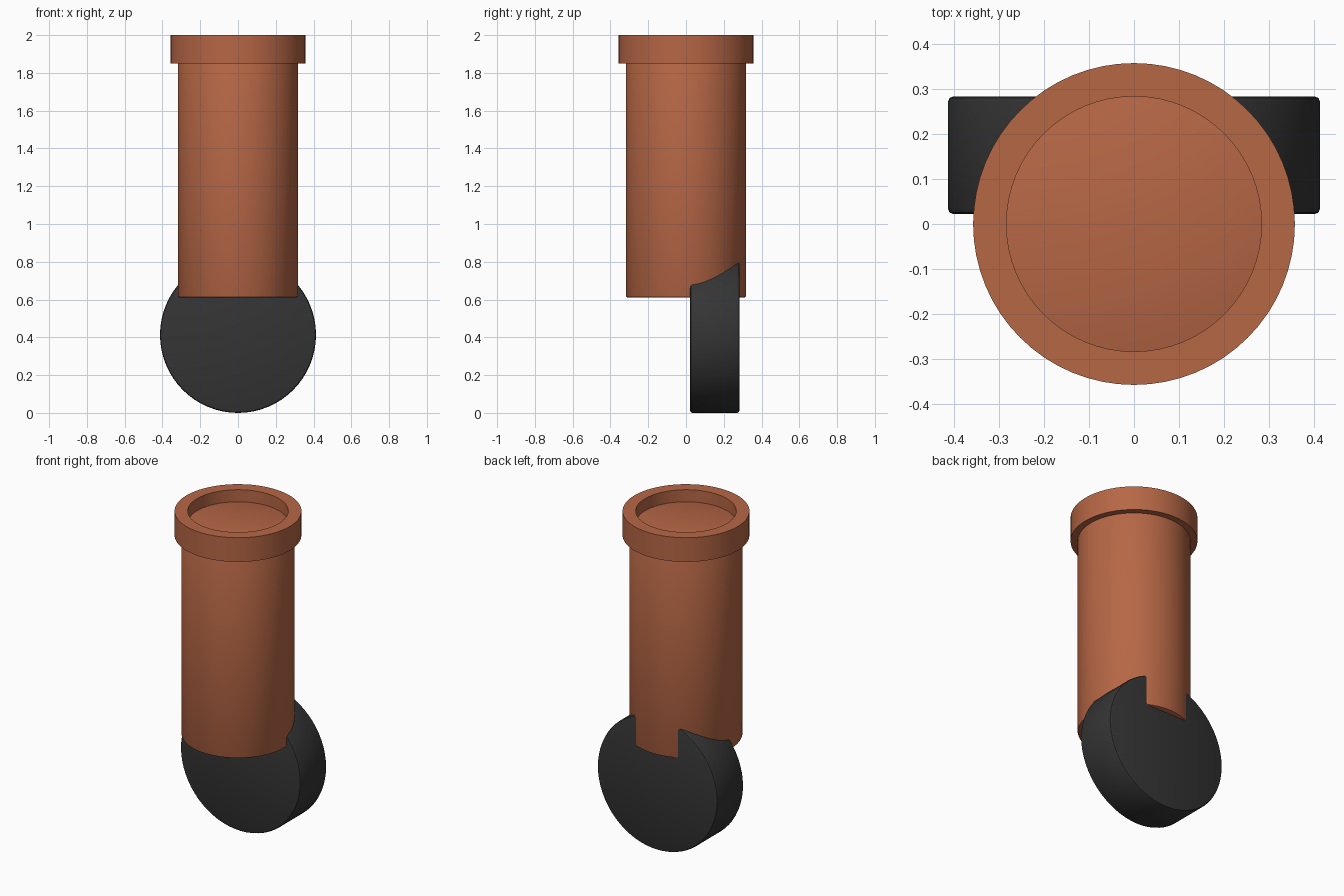
import bpy, bmesh, math
from mathutils import Matrix

cube = bpy.data.objects.get("Cube")
if cube:
    bpy.data.objects.remove(cube, do_unlink=True)


def material(name, rgb):
    mat = bpy.data.materials.new(name)
    mat.use_nodes = True
    mat.diffuse_color = (*rgb, 1)
    mat.node_tree.nodes["Principled BSDF"].inputs["Base Color"].default_value = (*rgb, 1)
    return mat


terracotta = material("terracotta", (0.47, 0.135, 0.06))
black_rubber = material("black rubber", (0.035, 0.035, 0.035))


def lathe(name, profile, mat, matrix=Matrix(), steps=64):
    """Spin an (r, z) profile about z, then place it with a matrix."""
    bm = bmesh.new()
    verts = [bm.verts.new((r, 0, z)) for r, z in profile]
    edges = [bm.edges.new(pair) for pair in zip(verts, verts[1:])]
    bmesh.ops.spin(bm, geom=verts + edges, axis=(0, 0, 1), cent=(0, 0, 0),
                   angle=math.tau, steps=steps)
    bmesh.ops.remove_doubles(bm, verts=bm.verts, dist=1e-4)
    bmesh.ops.recalc_face_normals(bm, faces=bm.faces)
    bm.transform(matrix)
    mesh = bpy.data.meshes.new(name)
    bm.to_mesh(mesh)
    bm.free()
    mesh.materials.append(mat)
    obj = bpy.data.objects.new(name, mesh)
    bpy.context.collection.objects.link(obj)
    bpy.ops.object.select_all(action="DESELECT")
    obj.select_set(True)
    bpy.context.view_layer.objects.active = obj
    bpy.ops.object.shade_smooth_by_angle(angle=math.radians(35))
    return obj


def rounded_disc(radius, low, high, bevel):
    """Closed cylinder profile with softened rims."""
    soft = bevel * 0.3
    lower = [(0, low), (radius - bevel, low), (radius - soft, low + soft), (radius, low + bevel)]
    upper = [(r, low + high - z) for r, z in reversed(lower)]
    return lower + upper


# Upright post, its top forming the floor of the cap recess
lathe("post", rounded_disc(0.318, 0.61, 1.925, 0.01), terracotta)

# Square-edged ring around the top of the post
ring = [(0.283, 1.85), (0.357, 1.85), (0.357, 2.0), (0.283, 2.0), (0.283, 1.85)]
lathe("cap_ring", ring, terracotta)

# Thick wheel set behind the post's centre, its axle running front to back
turn = Matrix.Translation((0, 0.1525, 0.413)) @ Matrix.Rotation(math.pi / 2, 4, "X")
lathe("wheel", rounded_disc(0.413, -0.1305, 0.1305, 0.012), black_rubber, turn)
